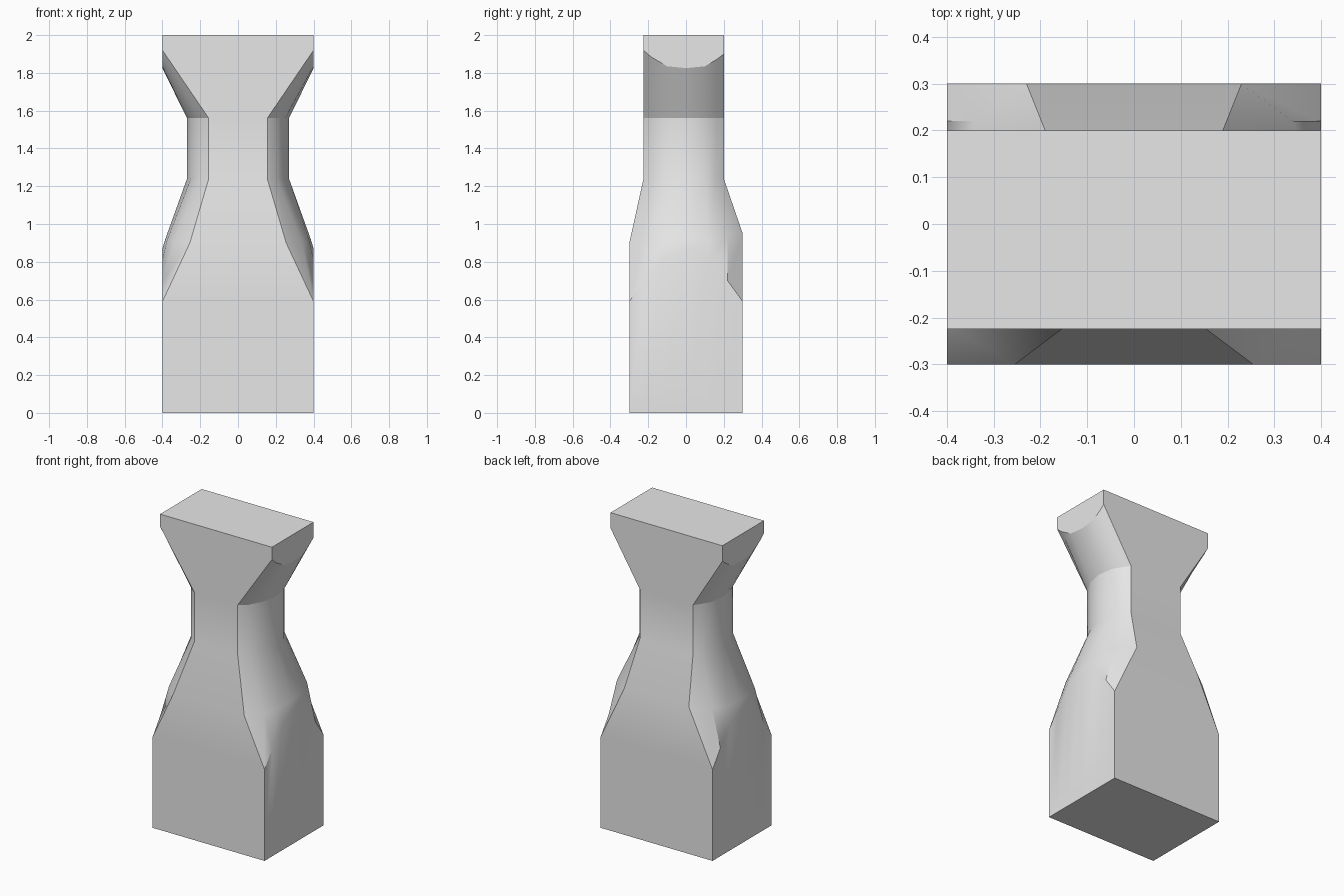
import bpy
import bmesh
import math

cube = bpy.data.objects.get("Cube")
if cube:
    bpy.data.objects.remove(cube, do_unlink=True)

# Plain grey material
grey = bpy.data.materials.new("light grey")
grey.use_nodes = True
colour = (0.8, 0.8, 0.8, 1)
grey.diffuse_color = colour
grey.node_tree.nodes["Principled BSDF"].inputs["Base Color"].default_value = colour

HALF = 0.4
NECK_LOW, NECK_HIGH, TOP = 1.24, 1.56, 2.0

# Edge lines up one side, front to back:
# base y, neck y, bevel start z, shoulder z, shoulder x, neck x, flare end z
LINES = [
    (-0.30, -0.225, 0.59, 0.90, 0.255, 0.155, 1.92),
    (-0.22, -0.185, 0.70, 0.90, 0.340, 0.205, 1.885),
    (-0.12, -0.10, 0.81, 0.91, 0.377, 0.250, 1.835),
    (0.00, 0.00, 0.87, 0.92, 0.385, 0.270, 1.825),
    (0.12, 0.10, 0.82, 0.92, 0.377, 0.255, 1.835),
    (0.22, 0.16, 0.70, 0.94, 0.340, 0.220, 1.87),
    (0.30, 0.20, 0.59, 0.95, 0.230, 0.190, 1.90),
]

bm = bmesh.new()


def edge_line(side, spec):
    base_y, neck_y, start, shoulder, shoulder_x, neck_x, flare = spec
    points = [
        (HALF, base_y, 0), (HALF, base_y, start),
        (shoulder_x, base_y, shoulder),
        (neck_x, neck_y, NECK_LOW), (neck_x, neck_y, NECK_HIGH),
        (HALF, neck_y, flare), (HALF, neck_y, TOP),
    ]
    return [bm.verts.new((side * x, y, z)) for x, y, z in points]


# Loop of edge lines around the whole pedestal
right = [edge_line(-1, s) for s in LINES]
left = [edge_line(1, s) for s in LINES]
loop = left + right[::-1]

# Walls, base and top
for a, b in zip(loop, loop[1:] + loop[:1]):
    for i in range(len(a) - 1):
        bm.faces.new((a[i], b[i], b[i + 1], a[i + 1]))
bm.faces.new([line[0] for line in reversed(loop)])
bm.faces.new([line[-1] for line in loop])
bmesh.ops.recalc_face_normals(bm, faces=bm.faces[:])

mesh = bpy.data.meshes.new("pedestal")
bm.to_mesh(mesh)
bm.free()
mesh.materials.append(grey)
pedestal = bpy.data.objects.new("pedestal", mesh)
bpy.context.collection.objects.link(pedestal)

# Smooth the waist while keeping the crisp outer edges
bpy.ops.object.select_all(action="DESELECT")
pedestal.select_set(True)
bpy.context.view_layer.objects.active = pedestal
bpy.ops.object.shade_smooth_by_angle(angle=math.radians(25))
